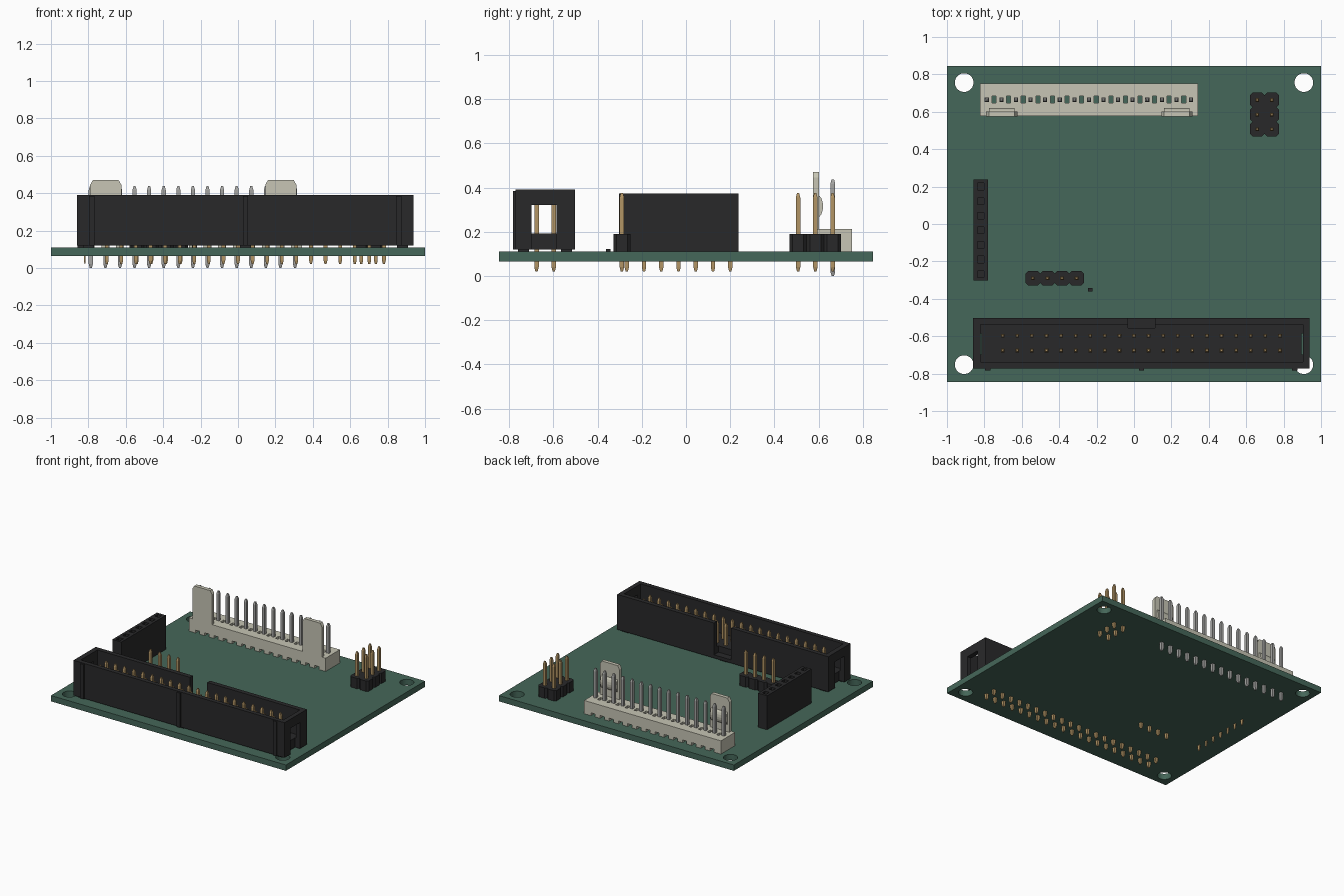
import bpy, bmesh, math

if "Cube" in bpy.data.objects:
    bpy.data.objects.remove(bpy.data.objects["Cube"])

P = 0.078            # pin pitch
Z = 0.11             # top of the board


def material(name, rgb):
    m = bpy.data.materials.new(name)
    m.diffuse_color = (*rgb, 1)
    m.use_nodes = True
    m.node_tree.nodes["Principled BSDF"].inputs["Base Color"].default_value = m.diffuse_color
    return m


GREEN = material("board_green", (0.06, 0.135, 0.10))
BLACK = material("black_plastic", (0.022, 0.022, 0.023))
GOLD = material("gold", (0.45, 0.30, 0.13))
IVORY = material("ivory_plastic", (0.57, 0.56, 0.46))
SILVER = material("silver", (0.38, 0.38, 0.37))


def finish(name, bm, mat=None):
    bmesh.ops.recalc_face_normals(bm, faces=bm.faces)
    me = bpy.data.meshes.new(name)
    bm.to_mesh(me)
    bm.free()
    ob = bpy.data.objects.new(name, me)
    bpy.context.collection.objects.link(ob)
    if mat:
        me.materials.append(mat)
    return ob


def add_box(bm, x0, x1, y0, y1, z0, z1):
    vs = bmesh.ops.create_cube(bm, size=1)["verts"]
    for v in vs:
        v.co = (x1 if v.co.x > 0 else x0, y1 if v.co.y > 0 else y0, z1 if v.co.z > 0 else z0)


def boxes(name, items, mat=None):
    bm = bmesh.new()
    for b in items:
        add_box(bm, *b)
    return finish(name, bm, mat)


def add_prism(bm, pts, move):
    f = bm.faces.new([bm.verts.new(p) for p in pts])
    ext = bmesh.ops.extrude_face_region(bm, geom=[f], use_keep_orig=True)["geom"]
    bmesh.ops.translate(bm, vec=move, verts=[g for g in ext if isinstance(g, bmesh.types.BMVert)])


def cut(ob, cutter):
    m = ob.modifiers.new("cut", 'BOOLEAN')
    m.operation, m.solver, m.object = 'DIFFERENCE', 'EXACT', cutter
    cutter.hide_render = True
    bpy.context.view_layer.update()
    me = bpy.data.meshes.new_from_object(ob.evaluated_get(bpy.context.evaluated_depsgraph_get()))
    ob.modifiers.clear()
    ob.data = me
    bpy.data.objects.remove(cutter)


def pins(name, places, z0, z1, mat, wx=0.02, wy=0.02, tip=0.02):
    """Square pins with tapered ends."""
    bm = bmesh.new()
    for x, y in places:
        rings = []
        for z, s in ((z0, 0.5), (z0 + tip, 1), (z1 - tip, 1), (z1, 0.5)):
            rings.append([bm.verts.new((x + a * wx * s / 2, y + b * wy * s / 2, z))
                          for a, b in ((-1, -1), (1, -1), (1, 1), (-1, 1))])
        bm.faces.new(rings[0])
        bm.faces.new(rings[-1])
        for r, t in zip(rings, rings[1:]):
            for i in range(4):
                j = (i + 1) % 4
                bm.faces.new((r[i], r[j], t[j], t[i]))
    return finish(name, bm, mat)


def pin_header(name, x0, y0, nx, ny):
    """Header strip with chamfered cells; x0, y0 is the first pin."""
    c, pts = 0.014, []
    ox, oy = x0 - P / 2, y0 - P / 2
    sides = [((ox, oy), (1, 0), nx), ((ox + nx * P, oy), (0, 1), ny),
             ((ox + nx * P, oy + ny * P), (-1, 0), nx), ((ox, oy + ny * P), (0, -1), ny)]
    for (sx, sy), (dx, dy), n in sides:
        for i in range(n):
            for t in (i * P + c, (i + 1) * P - c):
                pts.append((sx + dx * t, sy + dy * t, Z))
            if i < n - 1:
                t = (i + 1) * P
                pts.append((sx + dx * t - dy * c, sy + dy * t + dx * c, Z))
    bm = bmesh.new()
    add_prism(bm, pts, (0, 0, 0.08))
    finish(name + "_body", bm, BLACK)
    pins(name + "_pins", [(x0 + i * P, y0 + j * P) for i in range(nx) for j in range(ny)],
         0.02, 0.375, GOLD)


# circuit board with four mounting holes
board = boxes("circuit_board", [(-1, 1, -0.846, 0.846, 0.065, Z)], GREEN)
bm = bmesh.new()
for x in (-0.908, 0.908):
    for y in (-0.752, 0.756):
        r = bmesh.ops.create_cone(bm, cap_ends=True, segments=40, radius1=0.05, radius2=0.05, depth=0.3)
        bmesh.ops.translate(bm, vec=(x, y, 0.1), verts=r["verts"])
cut(board, finish("hole_cutter", bm))

# shrouded box header: cavity, key notch and end windows
shroud = boxes("box_header_shroud", [(-0.86, 0.937, -0.772, -0.502, 0.12, 0.39)], BLACK)
cut(shroud, boxes("cavity", [(-0.822, 0.903, -0.738, -0.537, 0.193, 0.5)]))
cut(shroud, boxes("key_notch", [(-0.033, 0.113, -0.557, -0.45, 0.145, 0.5)]))
cut(shroud, boxes("end_windows", [(-0.95, -0.815, -0.699, -0.586, 0.1, 0.32),
                                  (0.896, 1.0, -0.699, -0.586, 0.1, 0.32)]))
boxes("box_header_ribs", [(x - 0.014, x + 0.014, -0.782, -0.765, 0.12, 0.385)
                          for x in (-0.782, 0.04, 0.86)], BLACK)
boxes("box_header_feet", [(x - 0.03, x + 0.03, y - 0.025, y + 0.025, Z, 0.125)
                          for x in (-0.80, 0.04, 0.88) for y in (-0.735, -0.54)], BLACK)
pins("box_header_pins", [(-0.702 + i * P, y) for i in range(20) for y in (-0.676, -0.598)],
     0.02, 0.36, GOLD)

# seven way socket strip
socket_y = [-0.268 + i * P for i in range(7)]
socket = boxes("socket_strip", [(-0.857, -0.78, -0.303, 0.238, Z, 0.372)], BLACK)
cut(socket, boxes("socket_holes", [(-0.837, -0.801, y - 0.018, y + 0.018, 0.17, 0.5)
                                   for y in socket_y]))
pins("socket_pins", [(-0.819, y) for y in socket_y], 0.02, 0.16, GOLD, wx=0.008)

# pin headers
pin_header("four_pin_header", -0.541, -0.29, 4, 1)
pin_header("six_pin_header", 0.659, 0.507, 2, 3)

# tiny marker part on the board
boxes("small_chip", [(-0.245, -0.223, -0.361, -0.341, Z, 0.122)], BLACK)

# ivory latch connector
pin_x = [-0.787 + i * P for i in range(15)]
gap_x = [x + P / 2 for x in pin_x[:-1]]
base = boxes("latch_connector_base", [(-0.823, 0.342, 0.577, 0.751, Z, 0.212)], IVORY)
cut(base, boxes("grooves", [(x - 0.018, x + 0.018, 0.5, 0.8, 0.05, 0.132) for x in gap_x]))
cut(base, boxes("slots", [(x - 0.011, x + 0.011, 0.646, 0.684, 0.12, 0.3) for x in gap_x]))
bm = bmesh.new()
for x0, x1 in ((-0.79, -0.624), (0.146, 0.312)):
    # upright tab with clipped top corners
    tab = [(x0, 0.2), (x1, 0.2), (x1, 0.445), (x1 - 0.015, 0.471), (x0 + 0.015, 0.471), (x0, 0.445)]
    add_prism(bm, [(x, 0.574, z) for x, z in tab], (0, 0.028, 0))
    # rounded catch on the inner face
    arc = [(0.595 + 0.025 * math.sin(a), 0.315 + 0.05 * math.cos(a))
           for a in [math.pi * k / 8 for k in range(9)]]
    add_prism(bm, [(x0 + 0.015, y, z) for y, z in arc], (x1 - x0 - 0.03, 0, 0))
finish("latch_tabs", bm, IVORY)
pins("latch_connector_pins", [(x, 0.664) for x in pin_x], 0.0, 0.437, SILVER, 0.022, 0.022)
